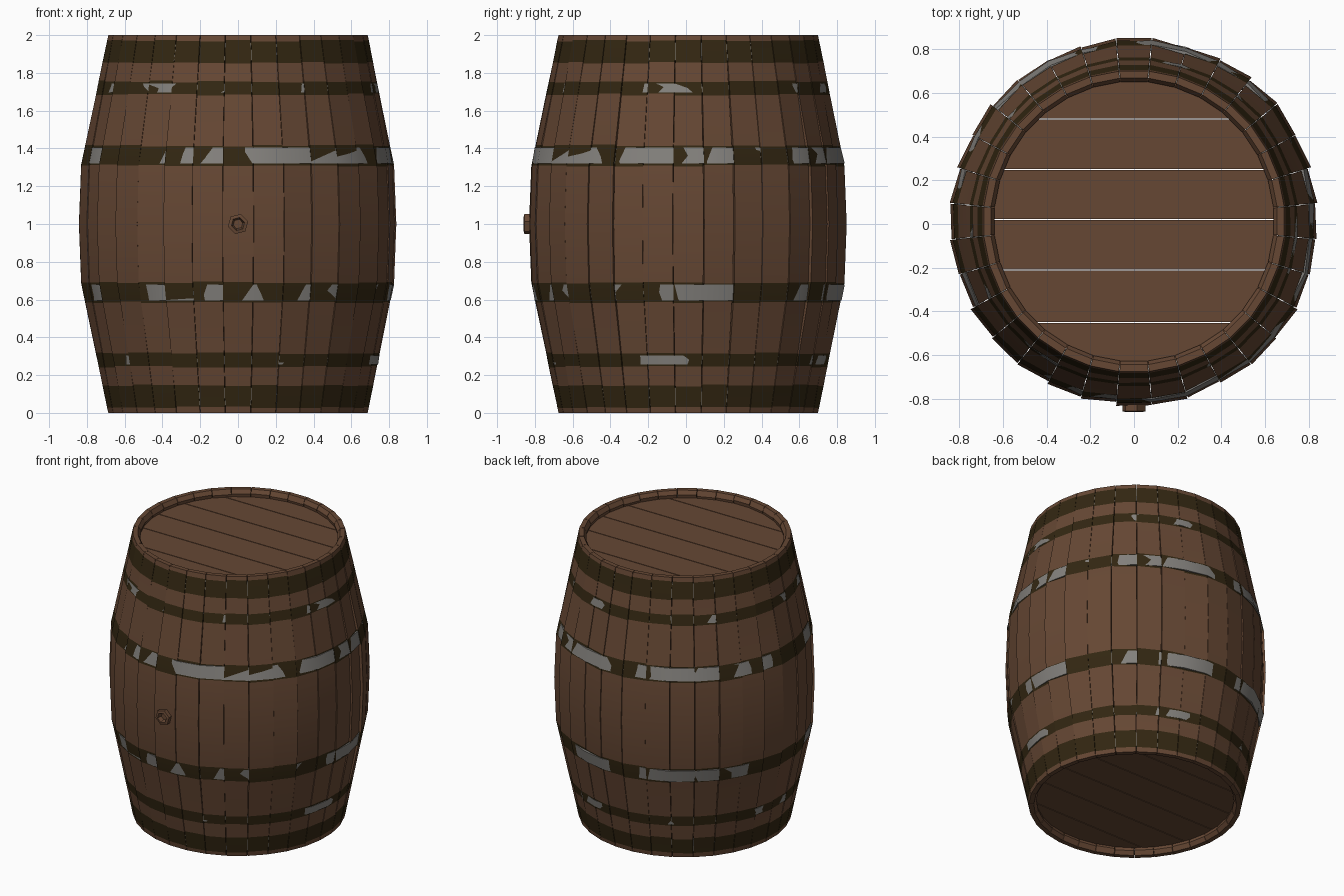
import bpy, bmesh, math, random

if "Cube" in bpy.data.objects:
    bpy.data.objects.remove(bpy.data.objects["Cube"])

random.seed(7)
CY = 0.012            # barrel axis offset in y
N = 32                # number of staves


def material(name, rgb):
    m = bpy.data.materials.new(name)
    m.diffuse_color = (*rgb, 1)
    m.use_nodes = True
    m.node_tree.nodes["Principled BSDF"].inputs["Base Color"].default_value = m.diffuse_color
    return m


WOOD = material("brown wood", (0.133, 0.064, 0.034))
DARK = material("dark band stain", (0.033, 0.020, 0.006))
METAL = material("grey metal", (0.23, 0.22, 0.205))


def finish(bm, name, mats, smooth=True):
    bmesh.ops.recalc_face_normals(bm, faces=bm.faces)
    me = bpy.data.meshes.new(name)
    bm.to_mesh(me)
    bm.free()
    for m in mats:
        me.materials.append(m)
    ob = bpy.data.objects.new(name, me)
    ob.location.y = CY
    bpy.context.collection.objects.link(ob)
    if smooth:
        bpy.ops.object.select_all(action='DESELECT')
        ob.select_set(True)
        bpy.context.view_layer.objects.active = ob
        bpy.ops.object.shade_smooth_by_angle(angle=math.radians(30))
    return ob


def radius(z):
    """Outer barrel radius: straight taper to a gentle belly."""
    d = min(z, 2 - z)
    return 0.69 + 0.2 * d if d < 0.69 else 0.828 + 0.012 * (d - 0.69) / 0.31


def loosen(z):
    """How far staves may shift: none at the ends, full at the belly."""
    return min(1.0, min(z, 2 - z) / 0.65)


# Staves: bent boards, each slightly tilted and shifted, with stained bands
half = [0, 0.03, 0.145, 0.245, 0.315, 0.585, 0.69]
heights = half + [1.0] + [2 - z for z in reversed(half)]
last = len(heights) - 1
stained = {1, 3, 5, last - 2, last - 4, last - 6}
bm = bmesh.new()
for i in range(N):
    a = 2 * math.pi * i / N
    ux, uy = math.cos(a), math.sin(a)
    tilt = random.uniform(-0.11, 0.11)
    shift = random.uniform(-0.007, 0.007)
    rings = []
    for j, z0 in enumerate(heights):
        z = z0 if j in (0, 7, last) else z0 + random.uniform(-0.005, 0.005)
        k = loosen(z0)
        r = radius(z0) * math.cos(math.pi / N) + shift * k
        thick = 0.032 if j in (0, last) else 0.055
        ring = []
        for rr, s in ((r, -1), (r, 1), (r - thick, 1), (r - thick, -1)):
            w = s * (rr * math.tan(math.pi / N) - 0.0015)
            rr += w * tilt * k
            ring.append(bm.verts.new((rr * ux - w * uy, rr * uy + w * ux, z)))
        rings.append(ring)
    bm.faces.new(rings[0])
    bm.faces.new(rings[-1])
    for j in range(last):
        for q in range(4):
            p = (q + 1) % 4
            f = bm.faces.new((rings[j][q], rings[j][p],
                              rings[j + 1][p], rings[j + 1][q]))
            f.material_index = 1 if j in stained and q != 2 else 0
finish(bm, "staves", [WOOD, DARK])


# Metal hoops: uneven bands lying almost flush with the staves
def hoop(name, z0, z1, lift, wobble):
    bm = bmesh.new()
    rings = []
    for i in range(N):
        a = 2 * math.pi * (i + 0.5) / N
        ring = []
        bump = random.uniform(-wobble, wobble)
        for z, inset in ((z0, 0), (z1, 0), (z1, 0.03), (z0, 0.03)):
            r = radius(z) + lift + bump - inset
            if not inset:
                r += random.uniform(-wobble, wobble) * 0.4
            ring.append(bm.verts.new((r * math.cos(a), r * math.sin(a), z)))
        rings.append(ring)
    for i in range(N):
        A, B = rings[i], rings[(i + 1) % N]
        for q in range(4):
            p = (q + 1) % 4
            bm.faces.new((A[q], B[q], B[p], A[p]))
    finish(bm, name, [METAL])


for label, z0, z1, lift, wobble in (("end_hoop", 0.04, 0.135, -0.006, 0.004),
                                    ("quarter_hoop", 0.255, 0.305, -0.004, 0.006),
                                    ("belly_hoop", 0.595, 0.68, -0.001, 0.008)):
    hoop("lower_" + label, z0, z1, lift, wobble)
    hoop("upper_" + label, 2 - z1, 2 - z0, lift, wobble)


# Lids: planks trimmed to a circle with narrow gaps
def lid(name, z0, z1, R=0.66, gap=0.0025):
    edges = [-0.659, -0.462, -0.222, 0.008, 0.238, 0.468, 0.659]
    bm = bmesh.new()
    for lo, hi in zip(edges, edges[1:]):
        t0, t1 = math.asin((lo + gap) / R), math.asin((hi - gap) / R)
        arc = [t0 + (t1 - t0) * k / 8 for k in range(9)]
        pts = [(R * math.cos(t), R * math.sin(t)) for t in arc]
        pts += [(-x, y) for x, y in reversed(pts)]
        face = bm.faces.new([bm.verts.new((x, y, z0)) for x, y in pts])
        up = bmesh.ops.extrude_face_region(bm, geom=[face])["geom"]
        # keep the underside so each plank is closed
        moved = [v for v in up if isinstance(v, bmesh.types.BMVert)]
        bmesh.ops.translate(bm, verts=moved, vec=(0, 0, z1 - z0))
        if not face.is_valid:
            continue
    finish(bm, name, [WOOD], smooth=False)


lid("bottom_lid", 0.05, 0.085)
lid("top_lid", 1.915, 1.95)

# Bung: stubby six-sided plug with a hollow end
bm = bmesh.new()
profile = [(0.055, -0.79), (0.055, -0.868), (0.036, -0.872), (0.026, -0.842)]
rings = [[bm.verts.new((r * math.cos(math.pi * (k / 3 + 0.08)), y,
                        1 + r * math.sin(math.pi * (k / 3 + 0.08))))
          for k in range(6)] for r, y in profile]
for A, B in zip(rings, rings[1:]):
    for k in range(6):
        n = (k + 1) % 6
        bm.faces.new((A[k], A[n], B[n], B[k]))
bm.faces.new(rings[0])
bm.faces.new(rings[-1])
finish(bm, "bung", [WOOD], smooth=False)
